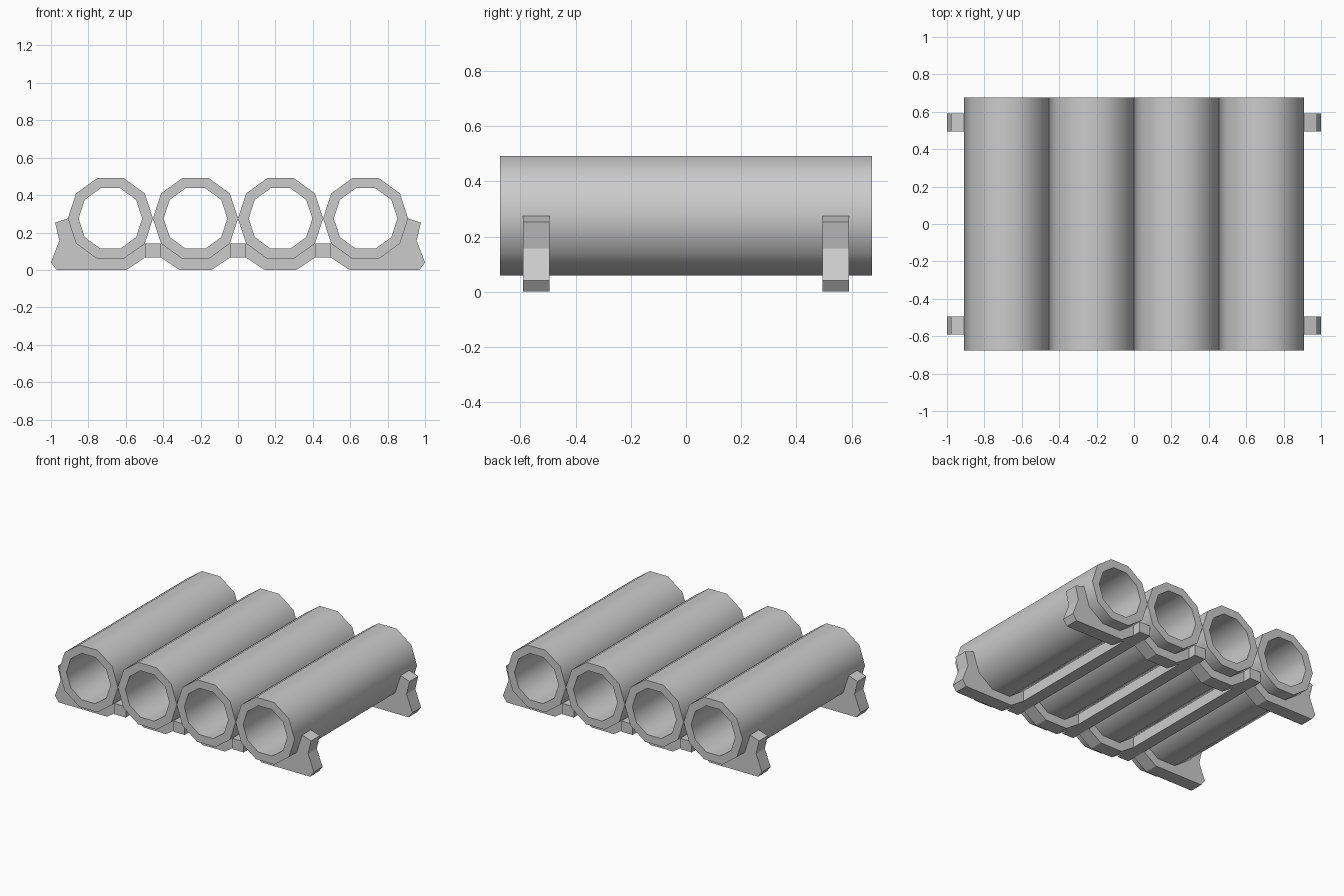
import bpy, bmesh
from math import sin, cos, pi, radians

if "Cube" in bpy.data.objects:
    bpy.data.objects.remove(bpy.data.objects["Cube"])

PITCH, CZ = 0.4548, 0.275
R_OUT, R_IN, HALF_LEN = 0.2274, 0.17, 0.675
SIDES = 10


def finish(bm, name):
    bmesh.ops.recalc_face_normals(bm, faces=bm.faces)
    me = bpy.data.meshes.new(name)
    bm.to_mesh(me)
    bm.free()
    ob = bpy.data.objects.new(name, me)
    bpy.context.collection.objects.link(ob)
    return ob


def prism(name, profile, y0, y1):
    """Extrude an (x, z) profile along y."""
    bm = bmesh.new()
    face = bm.faces.new([bm.verts.new((x, y0, z)) for x, z in profile])
    ext = bmesh.ops.extrude_face_region(bm, geom=[face])
    verts = [v for v in ext["geom"] if isinstance(v, bmesh.types.BMVert)]
    bmesh.ops.translate(bm, verts=verts, vec=(0, y1 - y0, 0))
    return finish(bm, name)


def tube(name, cx):
    """Open ten-sided pipe with wall thickness."""
    bm = bmesh.new()
    loops = []
    for r, y in ((R_OUT, -HALF_LEN), (R_OUT, HALF_LEN), (R_IN, HALF_LEN), (R_IN, -HALF_LEN)):
        loops.append([bm.verts.new((cx + r * cos(2 * pi * i / SIDES), y,
                                    CZ + r * sin(2 * pi * i / SIDES))) for i in range(SIDES)])
    for k in range(4):
        a, b = loops[k], loops[(k + 1) % 4]
        for i in range(SIDES):
            j = (i + 1) % SIDES
            bm.faces.new((a[i], a[j], b[j], b[i]))
    ob = finish(bm, name)
    bpy.ops.object.select_all(action='DESELECT')
    ob.select_set(True)
    bpy.context.view_layer.objects.active = ob
    bpy.ops.object.shade_smooth_by_angle(angle=radians(40))


# Four pipes side by side
centres = [(i - 1.5) * PITCH for i in range(4)]
for i, cx in enumerate(centres):
    tube(f"pipe_{i + 1}", cx)

# Cradle outlines: plain inner one, and outer one with a foot and hooked arm
inner = [(-0.085, 0), (0.085, 0), (0.184, 0.066), (0.184, 0.141),
         (0.07, 0.059), (-0.07, 0.059), (-0.184, 0.141), (-0.184, 0.066)]
outer = [(-1.0, 0.04), (-0.97, 0), (-0.597, 0), (-0.498, 0.066), (-0.498, 0.141),
         (-0.612, 0.059), (-0.752, 0.059), (-0.866, 0.141), (-0.909, 0.275),
         (-0.978, 0.252), (-0.955, 0.157)]

# Front and back cradles
for side, yc in (("front", -0.543), ("back", 0.543)):
    y0, y1 = yc - 0.048, yc + 0.048
    for cx in centres[1:3]:
        prism(f"{side}_inner_cradle", [(x + cx, z) for x, z in inner], y0, y1)
    for s in (1, -1):
        prism(f"{side}_outer_cradle", [(s * x, z) for x, z in outer], y0, y1)

# Bars running lengthwise under the gaps between pipes
for k in (-1, 0, 1):
    x0, x1 = k * PITCH - 0.0434, k * PITCH + 0.0434
    prism("spacer_bar", [(x0, 0.066), (x1, 0.066), (x1, 0.141), (x0, 0.141)], -0.65, 0.65)
